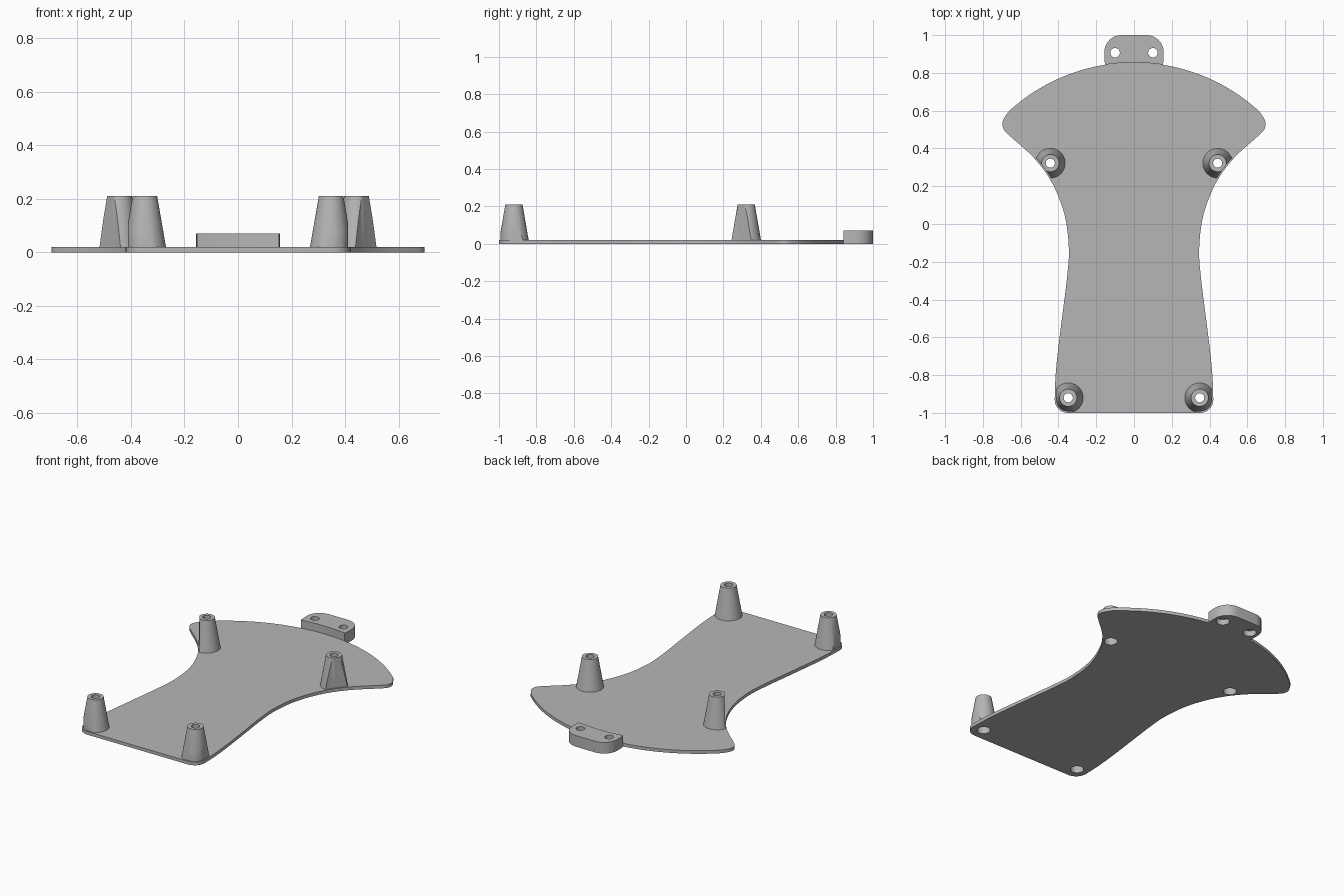
import bpy, bmesh, math
from mathutils import Vector

if "Cube" in bpy.data.objects:
    bpy.data.objects.remove(bpy.data.objects["Cube"])

grey = bpy.data.materials.new("plain grey")
grey.diffuse_color = (0.47, 0.47, 0.47, 1)
grey.use_nodes = True
grey.node_tree.nodes["Principled BSDF"].inputs["Base Color"].default_value = grey.diffuse_color


def finish(name, bm):
    bmesh.ops.recalc_face_normals(bm, faces=bm.faces)
    me = bpy.data.meshes.new(name)
    bm.to_mesh(me)
    bm.free()
    me.materials.append(grey)
    ob = bpy.data.objects.new(name, me)
    bpy.context.collection.objects.link(ob)
    return ob


def prism(name, pts, z0, z1):
    bm = bmesh.new()
    f = bm.faces.new([bm.verts.new((x, y, z0)) for x, y in pts])
    up = bmesh.ops.extrude_face_region(bm, geom=[f])["geom"]
    verts = [v for v in up if isinstance(v, bmesh.types.BMVert)]
    bmesh.ops.translate(bm, verts=verts, vec=(0, 0, z1 - z0))
    return finish(name, bm)


def lathe(name, profile, cx, cy, n=48):
    """Closed (radius, z) loop turned around a vertical axis."""
    bm = bmesh.new()
    rings = [[bm.verts.new((cx + r * math.cos(2 * math.pi * i / n),
                            cy + r * math.sin(2 * math.pi * i / n), z))
              for i in range(n)] for r, z in profile]
    for a, b in zip(rings, rings[1:] + rings[:1]):
        for i in range(n):
            j = (i + 1) % n
            bm.faces.new((a[i], a[j], b[j], b[i]))
    return finish(name, bm)


def cylinder(name, cx, cy, r, z0, z1, n=40):
    return prism(name, [(cx + r * math.cos(2 * math.pi * i / n),
                         cy + r * math.sin(2 * math.pi * i / n)) for i in range(n)], z0, z1)


def boolean(ob, cutter, op="DIFFERENCE", keep=False):
    m = ob.modifiers.new("cut", "BOOLEAN")
    m.operation, m.object, m.solver = op, cutter, "EXACT"
    bpy.context.view_layer.update()
    dg = bpy.context.evaluated_depsgraph_get()
    me = bpy.data.meshes.new_from_object(ob.evaluated_get(dg))
    ob.modifiers.clear()
    ob.data = me
    if not keep:
        bpy.data.objects.remove(cutter)


def spline(pts, steps=8):
    """Catmull-Rom curve through the points."""
    p = [Vector(q) for q in pts]
    p = [2 * p[0] - p[1]] + p + [2 * p[-1] - p[-2]]
    out = []
    for a, b, c, d in zip(p, p[1:], p[2:], p[3:]):
        for i in range(steps):
            t = i / steps
            out.append(0.5 * (2 * b + (c - a) * t + (2 * a - 5 * b + 4 * c - d) * t * t
                              + (3 * b - a - 3 * c + d) * t ** 3))
    return out + [p[-2]]


def arc_y(x):
    """Rear edge of the plate."""
    return 0.855 - 0.979 + math.sqrt(0.979 ** 2 - x * x)


# Plate outline: rounded front corner, waisted side, blunt tip, rear arc
half = [Vector((0.35 + 0.07 * math.sin(a), -0.93 - 0.07 * math.cos(a)))
        for a in [math.pi / 2 * i / 8 for i in range(8)]]
half += spline([(0.42, -0.93), (0.415, -0.8), (0.40, -0.65), (0.375, -0.45), (0.354, -0.28),
                (0.345, -0.13), (0.368, 0.05), (0.435, 0.22), (0.53, 0.35), (0.655, 0.464),
                (0.686, 0.495), (0.697, 0.525), (0.69, 0.555), (0.665, arc_y(0.665))])
half += [Vector((x, arc_y(x))) for x in [0.665 * (1 - i / 20) for i in range(1, 20)]]
outline = half + [Vector((0, 0.855))] + [Vector((-v.x, v.y)) for v in reversed(half)]

# Inset copy of the outline that trims the post bases
trim_pts = []
for i, v in enumerate(outline):
    t = (outline[(i + 1) % len(outline)] - outline[i - 1]).normalized()
    trim_pts.append(v + Vector((-t.y, t.x)) * 0.008)
trim = prism("post_trim", trim_pts, -0.1, 0.4)

plate = prism("plate", outline, 0, 0.02)

# Hollow tapered posts with a screw recess open underneath
R_BIG, R_SMALL = 0.038, 0.024
for row, px, py in (("rear", 0.443, 0.322), ("front", 0.348, -0.92)):
    for side, s in (("right", 1), ("left", -1)):
        boolean(plate, cylinder("hole", s * px, py, R_BIG, -0.1, 0.1, 48))
        post = lathe(f"{row}_{side}_post",
                     [(0.079, 0.019), (0.046, 0.21), (R_SMALL, 0.21), (R_SMALL, 0.16),
                      (R_BIG, 0.16), (R_BIG, 0.019)], s * px, py)
        boolean(post, trim, "INTERSECT", keep=True)
bpy.data.objects.remove(trim)

# Cable clamp tab behind the plate
corner = [(0.153, arc_y(0.153)), (0.157, 0.87)]
corner += [(0.067 + 0.09 * math.cos(a), 0.91 + 0.09 * math.sin(a))
           for a in [math.pi / 2 * i / 10 for i in range(11)]]
tab_pts = corner + [(-x, y) for x, y in reversed(corner)]
tab_pts += [(0.153 * i / 6, arc_y(0.153 * i / 6)) for i in range(-5, 6)]
tab = prism("clamp_tab", tab_pts, 0, 0.07)
for s in (1, -1):
    boolean(tab, cylinder("hole", s * 0.1, 0.907, 0.025, -0.1, 0.2))
    boolean(tab, cylinder("recess", s * 0.1, 0.907, 0.038, -0.1, 0.035))

# Round cable groove across the tab
groove = cylinder("groove", 0, 0, 0.045, -0.3, 0.3)
for v in groove.data.vertices:
    x, y, z = v.co
    v.co = (x, 0.92 + z, 0.07 + y)
boolean(tab, groove)

# Small gripping rib in the groove
rib = prism("grip_rib", [(-0.03, 0.898), (0.03, 0.898), (0.03, 0.914), (-0.03, 0.914)], 0.02, 0.037)
for v in rib.data.vertices:
    if v.co.z > 0.03:
        v.co.y = 0.906 + (v.co.y - 0.906) * 0.15

# Smooth curved walls, keep real edges sharp
bpy.ops.object.select_all(action="DESELECT")
for ob in bpy.context.scene.objects:
    ob.select_set(True)
bpy.context.view_layer.objects.active = plate
bpy.ops.object.shade_smooth_by_angle(angle=math.radians(30))
